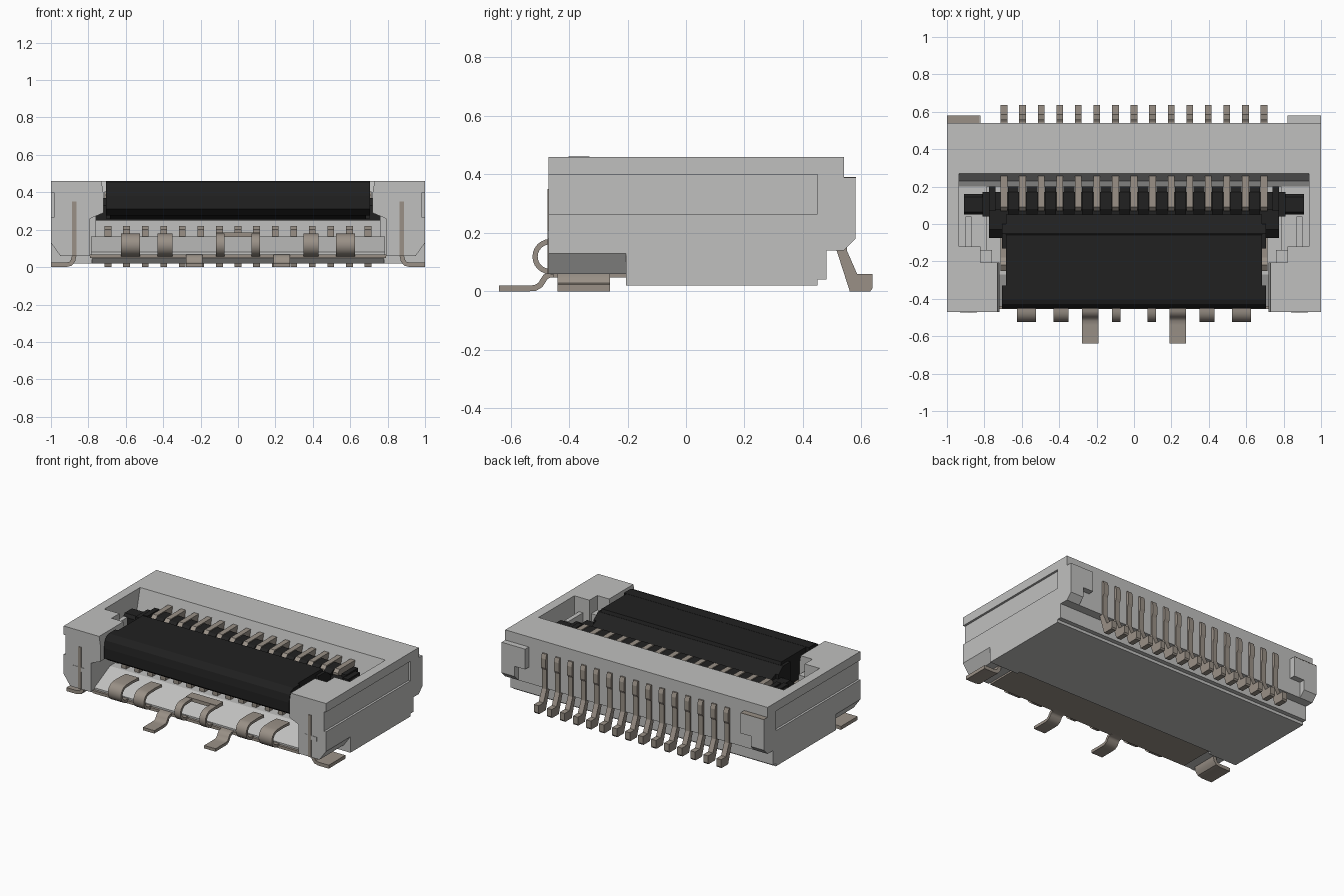
import bpy, bmesh, math
from mathutils import Vector

if "Cube" in bpy.data.objects:
    bpy.data.objects.remove(bpy.data.objects["Cube"], do_unlink=True)


def material(name, rgb):
    m = bpy.data.materials.new(name)
    m.use_nodes = True
    m.diffuse_color = (*rgb, 1)
    b = next(n for n in m.node_tree.nodes if n.type == 'BSDF_PRINCIPLED')
    b.inputs["Base Color"].default_value = (*rgb, 1)
    b.inputs["Roughness"].default_value = 0.6
    return m


GREY = material("light grey plastic", (0.53, 0.53, 0.52))
BLACK = material("black plastic", (0.015, 0.015, 0.015))
METAL = material("tinned metal", (0.32, 0.28, 0.24))


def prism(name, pts, a, b, mat, axis='x', smooth=False):
    """Extrude a profile from a to b: (y, z) points along x, or (x, z) points along y."""
    bm = bmesh.new()
    place = (lambda p, t: (t, p[0], p[1])) if axis == 'x' else (lambda p, t: (p[0], t, p[1]))
    lo = [bm.verts.new(place(p, a)) for p in pts]
    hi = [bm.verts.new(place(p, b)) for p in pts]
    bm.faces.new(lo)
    bm.faces.new(hi)
    n = len(pts)
    for i in range(n):
        j = (i + 1) % n
        bm.faces.new((lo[i], lo[j], hi[j], hi[i]))
    bmesh.ops.recalc_face_normals(bm, faces=bm.faces)
    me = bpy.data.meshes.new(name)
    bm.to_mesh(me)
    bm.free()
    me.materials.append(mat)
    ob = bpy.data.objects.new(name, me)
    bpy.context.collection.objects.link(ob)
    if smooth:
        bpy.ops.object.select_all(action='DESELECT')
        ob.select_set(True)
        bpy.context.view_layer.objects.active = ob
        bpy.ops.object.shade_smooth_by_angle(angle=math.radians(35))
    return ob


def box(name, x, y, z, mat):
    return prism(name, [(y[0], z[0]), (y[1], z[0]), (y[1], z[1]), (y[0], z[1])], x[0], x[1], mat)


def mirrored(ob):
    """Mirror a +x part across the centre."""
    m = ob.modifiers.new("mirror", 'MIRROR')
    m.use_axis[0] = True
    return ob


def ribbon(path, t):
    """Outline of a bent sheet strip of thickness t that follows a path."""
    v = [Vector(p) for p in path]
    left, right = [], []
    for i, p in enumerate(v):
        d = (v[min(i + 1, len(v) - 1)] - v[max(i - 1, 0)]).normalized()
        n = Vector((-d.y, d.x)) * t / 2
        left.append(tuple(p + n))
        right.append(tuple(p - n))
    return left + right[::-1]


# Housing: front towers, with the side groove and bottom chamfer in the profile
tower = [(.73, .46), (.72, .40), (.72, .29), (.79, .26), (.79, .06), (.95, .06), (1, .13),
         (1, .265), (.985, .265), (.985, .40), (1, .40), (1, .46)]
mirrored(prism("front_tower", tower, -.47, -.205, GREY, 'y'))
wall = [(.935, .02), (1, .02), (1, .265), (.985, .265), (.985, .40), (1, .40), (1, .46), (.935, .46)]
mirrored(prism("side_wall", wall, -.205, .45, GREY, 'y'))
mirrored(prism("side_wall_end", [(.45, .02), (.45, .46), (.54, .46), (.54, .14), (.48, .14),
                                 (.48, .04), (.45, .04)], .935, 1, GREY))
mirrored(box("tower_step", (.82, .94), (-.21, -.12), (.06, .46), GREY))
mirrored(box("tower_low_step", (.76, .85), (-.21, -.14), (.06, .36), GREY))
mirrored(box("pocket_floor", (.785, .94), (-.18, .27), (.02, .28), GREY))
mirrored(box("pocket_rib", (.87, .90), (-.12, .04), (.28, .36), GREY))

# Housing: rear block with sloped inner face, and the floor with a ramped tongue
prism("rear_block", [(.27, .46), (.54, .46), (.54, .14), (.48, .14), (.48, .04), (.45, .04),
                     (.45, .02), (.2, .02), (.2, .28), (.23, .30)], -.94, .94, GREY)
prism("floor", [(-.44, .068), (-.44, .08), (-.27, .165), (.21, .165), (.21, .02), (-.18, .02),
                (-.205, .045), (-.205, .068)], -.787, .787, GREY)
mirrored(box("bottom_side_strip", (.78, .94), (-.205, .2), (.02, .07), GREY))

# Rear ears with a notched lower inner corner
mirrored(prism("rear_ear", [(.53, .39), (.58, .39), (.58, .18), (.54, .14), (.53, .14)], .9, 1, GREY))
mirrored(box("rear_ear_arm", (.82, .9), (.53, .58), (.25, .39), GREY))
box("rear_ear_cap", (-1, -.825), (.541, .581), (.388, .392), METAL)

# Flip lid: main flap, wider front lip and rear collar, hinge flange, arms
flap = [(-.45, .31), (-.45, .38), (-.44, .43), (-.425, .45), (-.40, .46), (-.06, .46), (-.045, .42),
        (.0, .40), (.05, .38), (.05, .27), (-.06, .255), (-.40, .28)]
prism("lid_flap", flap, -.685, .685, BLACK)
lip = [(-.452, .31), (-.452, .38), (-.442, .43), (-.427, .451), (-.40, .461), (-.33, .461),
       (-.33, .28), (-.40, .275)]
prism("lid_front_lip", lip, -.705, .705, BLACK)
prism("lid_rear_collar", [(-.13, .26), (-.13, .44), (-.05, .44), (.0, .40), (.0, .26)],
      -.705, .705, BLACK)
prism("lid_hinge_flange", [(-.075, .25), (-.075, .33), (-.03, .37), (.08, .37), (.08, .26)],
      -.775, .775, BLACK)
mirrored(box("lid_hinge_end", (.74, .775), (.07, .2), (.27, .39), BLACK))
arm = [(.05, .29), (.05, .35), (.065, .37), (.145, .37), (.16, .35), (.16, .29)]
mirrored(prism("lid_pivot_arm", arm, .77, .91, BLACK))
mirrored(box("lid_pivot_web", (.77, .81), (.04, .17), (.28, .38), BLACK))

PITCH = .0993
tooth = [(.05, .28), (.05, .38), (.08, .40), (.17, .40), (.2, .37), (.2, .28)]
for k in range(-7, 7):
    x = (k + .5) * PITCH
    prism("lid_tooth", tooth, x - .029, x + .029, BLACK)
box("lid_hinge_bar", (-.75, .75), (.05, .17), (.27, .32), BLACK)

# Fifteen signal contacts: upper arm, lower arm, solder leg at the back
leg = [(.53, .38), (.55, .38), (.56, .35), (.56, .29), (.55, .27), (.55, .14), (.585, .06),
       (.637, .06), (.637, .01), (.63, 0), (.56, 0), (.515, .14)]
upper = [(.07, .33), (.07, .385), (.09, .405), (.26, .405), (.26, .33)]
lower = [(-.25, .16), (-.25, .20), (-.22, .22), (-.18, .20), (.22, .20), (.22, .16)]
for k in range(-7, 8):
    x = k * PITCH
    for name, pts in (("contact_leg", leg), ("contact_upper_arm", upper), ("contact_lower_arm", lower)):
        prism(name, pts, x - .018, x + .018, METAL)

# Shield plate under the mouth, with rolled spring fingers along the front edge
box("shield_plate", (-.79, .79), (-.455, -.2), (.048, .067), METAL)
curl = [(-.33, .168), (-.40, .172)]
curl += [(-.465 - .051 * math.sin(a), .119 + .051 * math.cos(a))
         for a in (math.pi * i / 12 for i in range(13))]
curl += [(-.42, .062)]
curl = ribbon(curl, .018)
for x, w in ((.575, .1), (.39, .08), (.095, .046)):
    mirrored(prism("spring_finger", curl, x - w / 2, x + w / 2, METAL, smooth=True))
box("spring_bridge", (-.118, .118), (-.40, -.33), (.16, .184), METAL)

# Front ground tabs
tab = ribbon([(-.43, .058), (-.465, .057), (-.48, .05), (-.488, .038), (-.498, .022), (-.515, .012),
              (-.54, .01), (-.64, .01)], .02)
mirrored(prism("ground_tab", tab, .19, .277, METAL, smooth=True))

# Hold-down brackets in the towers with feet turned outwards
bracket = ribbon([(.876, .35), (.876, .06), (.882, .035), (.895, .018), (.92, .012), (1, .012)], .024)
mirrored(prism("hold_down_foot", bracket, -.44, -.26, METAL, 'y', smooth=True))
mirrored(box("hold_down_plate", (.864, .888), (-.474, -.26), (.06, .35), METAL))
mirrored(box("hold_down_barb", (.84, .93), (-.473, -.30), (.18, .21), GREY))
